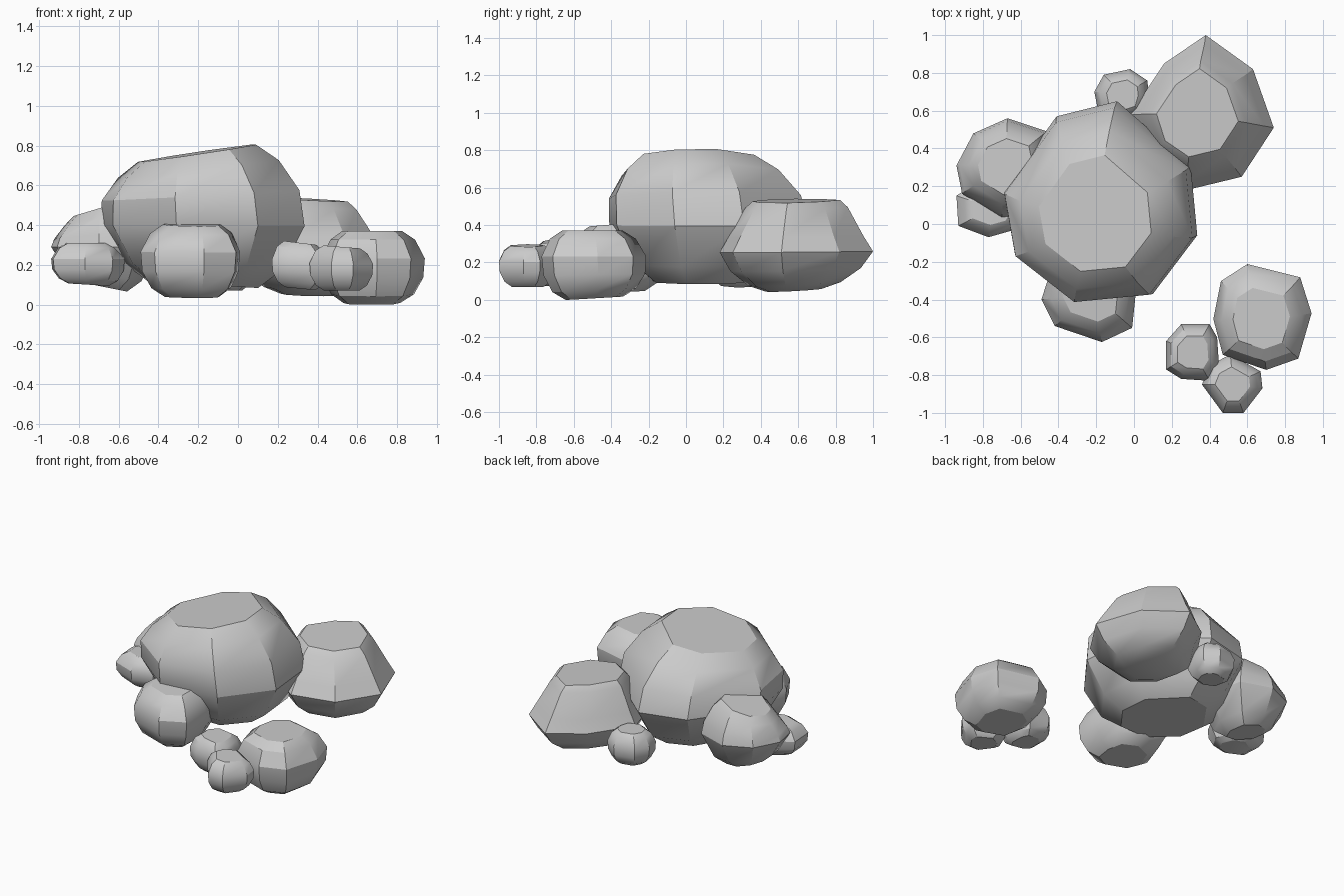
import bpy, bmesh, math
from mathutils import Vector

if "Cube" in bpy.data.objects:
    bpy.data.objects.remove(bpy.data.objects["Cube"])

# Boulder profiles: (height fraction, outline scale)
ROUND = [(0, .54), (.14, .78), (.45, 1), (.68, .97), (.88, .79), (1, .58)]
BLOCKY = [(0, .55), (.12, .80), (.35, .97), (.62, 1), (.88, .82), (1, .58)]
PEAKED = [(0, .36), (.07, .60), (.23, .85), (.43, 1), (.6, .88), (.92, .67), (1, .57)]
LEANING = [(0, .45), (.14, .72), (.5, 1), (.66, .94), (.88, .74), (1, .56)]


def rock(name, outline, z0, z1, profile=ROUND, tilt=(0, 0), base_tilt=(0, 0), shift=(0, 0)):
    """Loft the widest outline through a profile; tilt/shift grow to the top, base_tilt to the base."""
    c = sum((Vector(p) for p in outline), Vector((0, 0))) / len(outline)
    bm = bmesh.new()
    rings = []
    for t, s in profile:
        w, b = max(0, (t - .5) * 2), max(0, (.5 - t) * 2)
        ring = []
        for p in outline:
            d = (Vector(p) - c) * s
            z = z0 + (z1 - z0) * t + w * d.dot(Vector(tilt)) + b * d.dot(Vector(base_tilt))
            ring.append(bm.verts.new((c.x + d.x + shift[0] * w, c.y + d.y + shift[1] * w, max(z, 0))))
        rings.append(ring)
    n = len(outline)
    for a, b in zip(rings, rings[1:]):
        for i in range(n):
            j = (i + 1) % n
            bm.faces.new((a[i], a[j], b[j], b[i]))
    bm.faces.new(rings[0][::-1])
    bm.faces.new(rings[-1])
    bmesh.ops.recalc_face_normals(bm, faces=bm.faces[:])
    me = bpy.data.meshes.new(name)
    bm.to_mesh(me)
    bm.free()
    ob = bpy.data.objects.new(name, me)
    bpy.context.collection.objects.link(ob)
    bpy.ops.object.select_all(action='DESELECT')
    bpy.context.view_layer.objects.active = ob
    ob.select_set(True)
    bpy.ops.object.shade_smooth_by_angle(angle=math.radians(30))
    return ob


# Large central boulder
rock("main_boulder",
     [(.335, -.06), (.30, .31), (-.09, .65), (-.41, .57), (-.69, .18),
      (-.63, -.16), (-.31, -.41), (.10, -.37)],
     .10, .762, ROUND, tilt=(.15, .02), base_tilt=(-.06, .0), shift=(-.03, -.05))

# Medium boulders around it
rock("back_right_boulder",
     [(.74, .51), (.63, .82), (.38, 1.0), (.16, .85), (-.02, .58),
      (.06, .33), (.28, .18), (.57, .25)],
     .05, .53, PEAKED, tilt=(-.05, .02), base_tilt=(-.03, .05), shift=(-.02, .01))
rock("left_boulder",
     [(-.41, .25), (-.46, .49), (-.67, .56), (-.85, .48), (-.94, .31),
      (-.91, .16), (-.70, .03), (-.50, .06)],
     .09, .49, LEANING, tilt=(.3, 0), base_tilt=(-.2, 0), shift=(.0, .01))
rock("front_boulder",
     [(.01, -.36), (-.04, -.18), (-.22, -.10), (-.42, -.18), (-.49, -.40),
      (-.42, -.54), (-.17, -.625), (-.01, -.55)],
     .04, .405, BLOCKY, tilt=(0, .08), base_tilt=(0, .05))
rock("front_right_boulder",
     [(.94, -.47), (.88, -.28), (.60, -.21), (.46, -.30), (.42, -.50),
      (.47, -.69), (.70, -.77), (.87, -.71)],
     .008, .37, BLOCKY, base_tilt=(0, .06), shift=(0, -.01))

# Small stones
rock("left_stone",
     [(-.57, .08), (-.63, .21), (-.77, .26), (-.94, .15), (-.93, -.01),
      (-.77, -.07), (-.63, -.03)],
     .10, .31, BLOCKY, base_tilt=(-.06, 0))
rock("back_stone",
     [(.08, .68), (.07, .76), (-.02, .82), (-.16, .79), (-.21, .70),
      (-.19, .60), (-.07, .54), (.05, .58)],
     .07, .29, BLOCKY)
rock("front_stone_left",
     [(.44, -.60), (.40, -.53), (.25, -.53), (.17, -.62), (.17, -.77),
      (.25, -.82), (.40, -.83), (.45, -.75)],
     .08, .31, BLOCKY, tilt=(-.12, 0), base_tilt=(-.1, 0))
rock("front_stone_right",
     [(.68, -.87), (.67, -.78), (.51, -.69), (.40, -.75), (.36, -.85),
      (.47, -1.0), (.58, -1.0)],
     .07, .29, BLOCKY, tilt=(-.08, 0))
